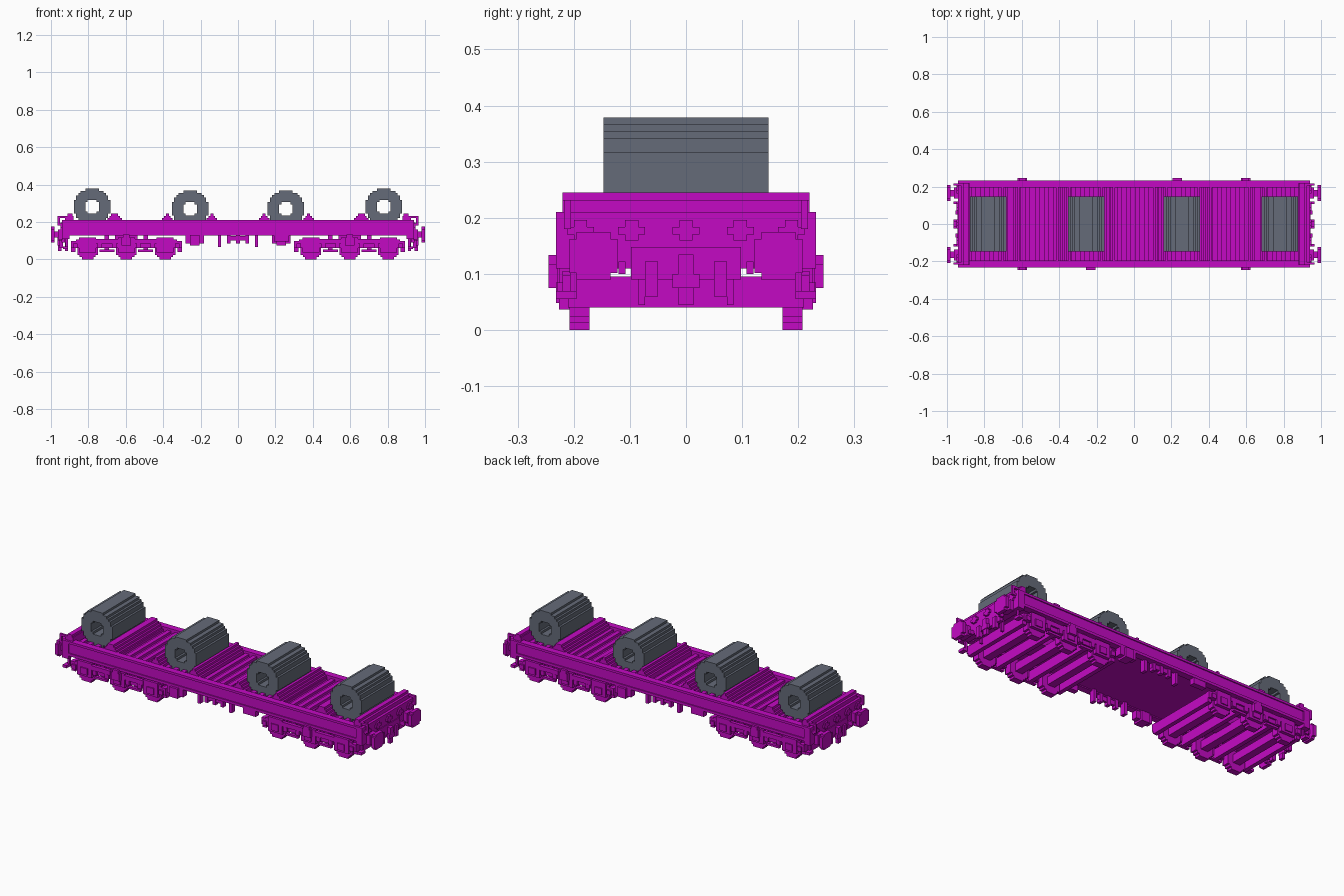
import bpy, bmesh, math
from mathutils import Vector

cube = bpy.data.objects.get("Cube")
if cube:
    bpy.data.objects.remove(cube, do_unlink=True)

V = 2 / 164  # block size of the stepped style


def material(name, rgb):
    m = bpy.data.materials.new(name)
    m.use_nodes = True
    m.diffuse_color = (*rgb, 1)
    m.node_tree.nodes["Principled BSDF"].inputs["Base Color"].default_value = (*rgb, 1)
    return m


MAGENTA = material("magenta paint", (0.55, 0.003, 0.55))
STEEL = material("coil steel", (0.13, 0.146, 0.19))


def finish(name, bm, mat):
    bmesh.ops.recalc_face_normals(bm, faces=bm.faces)
    me = bpy.data.meshes.new(name)
    bm.to_mesh(me)
    bm.free()
    me.materials.append(mat)
    ob = bpy.data.objects.new(name, me)
    bpy.context.collection.objects.link(ob)
    return ob


def boxes(name, spans, mirror="", mat=MAGENTA):
    """Boxes given as x0, x1, y0, y1, z0, z1, mirrored over the named axes."""
    bm = bmesh.new()
    for x0, x1, y0, y1, z0, z1 in spans:
        for sx in ((1, -1) if "x" in mirror else (1,)):
            for sy in ((1, -1) if "y" in mirror else (1,)):
                vs = bmesh.ops.create_cube(bm, size=1)["verts"]
                for v in vs:
                    v.co = Vector((sx * ((x0 + x1) / 2 + v.co.x * (x1 - x0)),
                                   sy * ((y0 + y1) / 2 + v.co.y * (y1 - y0)),
                                   (z0 + z1) / 2 + v.co.z * (z1 - z0)))
    return finish(name, bm, mat)


def stepped_disc(name, centre, cells, outer, inner, depth, axis, mat):
    """Ring with a block-stepped outline, extruded both ways along an axis."""
    half = cells / 2
    filled = {(i, j) for i in range(cells) for j in range(cells)
              if inner <= math.hypot(i + .5 - half, j + .5 - half) <= outer}
    bm = bmesh.new()

    def vert(i, j, d):
        a, b = (i - half) * V, (j - half) * V
        p = (a, d, b) if axis == "y" else (d, a, b)
        return bm.verts.new(Vector(centre) + Vector(p))

    for i, j in filled:
        ring = [(i, j), (i + 1, j), (i + 1, j + 1), (i, j + 1)]
        for d in (-depth, depth):
            bm.faces.new([vert(*p, d) for p in ring])
        for k, (di, dj) in enumerate(((0, -1), (1, 0), (0, 1), (-1, 0))):
            if (i + di, j + dj) not in filled:
                p, q = ring[k], ring[(k + 1) % 4]
                bm.faces.new([vert(*p, -depth), vert(*q, -depth), vert(*q, depth), vert(*p, depth)])
    bmesh.ops.remove_doubles(bm, verts=bm.verts, dist=1e-5)
    return finish(name, bm, mat)


# Deck, side beams with flanges, and end beams
boxes("deck_floor", [(-.92, .92, -.2, .2, .134, .183)])
boxes("side_beam", [(-.94, .94, .195, .226, .134, .2), (-.94, .94, .195, .232, .197, .21),
                    (-.94, .94, .195, .232, .128, .143)], "y")
boxes("end_beam", [(.9, .94, -.232, .232, .11, .21)], "x")
boxes("end_bulkhead", [(.88, .925, -.22, .22, .183, .232), (.885, .912, -.22, .22, .232, .245)], "x")

# Cross ribs on the deck
boxes("deck_ribs", [(-.872 + i * 4 * V, -.872 + (i * 4 + 2) * V, -.197, .197, .18, .197)
                    for i in range(36)])

# Stepped chocks either side of every coil
chocks = []
for x, w in ((.66, .018), (.378, .008), (.14, .008)):
    for k, top in enumerate((.245, .232, .22, .208)):
        hw = w + k * V * .85
        chocks.append((x - hw, x + hw, -.197, .197, .18, top))
boxes("coil_chocks", chocks, "x")

# Steel coils
for n, (x, z) in enumerate(((-.78, .281), (-.256, .27), (.256, .27), (.78, .281))):
    stepped_disc(f"coil_{n + 1}", (x, 0, z), 16, 8.1, 3.2, .147, "y", STEEL)

# Three-axle bogies
for side, bx in (("left", .597), ("right", -.597)):
    wheels = [bx + d for d in (-.207, 0, .207)]
    frame, cross = [], []
    for s in (1, -1):
        def bar(x0, x1, y0, y1, z0, z1):
            frame.append((x0, x1, min(s * y0, s * y1), max(s * y0, s * y1), z0, z1))
        bar(bx - .27, bx + .27, .205, .22, .062, .105)     # main side frame
        bar(bx - .297, bx - .24, .195, .22, .06, .098)     # raised ends
        bar(bx + .24, bx + .297, .195, .22, .06, .098)
        for w in wheels:                                   # axle boxes and guides
            bar(w - .045, w + .045, .2, .226, .037, .117)
            bar(w - .022, w + .022, .21, .232, .048, .085)
            for e in (-.065, .065):                        # spring blocks
                bar(w + e - .012, w + e + .012, .2, .23, .06, .085)
        for m in (-.1035, .1035):                          # springs and tie bars
            bar(bx + m - .06, bx + m + .06, .21, .229, .085, .11)
            bar(bx + m - .04, bx + m + .04, .208, .226, .04, .052)
            bar(bx + m - .012, bx + m + .012, .17, .21, .1, .14)
        bar(bx - .025, bx + .025, .21, .245, .075, .117)   # side bearers
        bar(bx - .018, bx + .018, .22, .245, .1, .134)
    boxes(side + "_bogie_frame", frame)
    for w in wheels:
        cross.append((w - .022, w + .022, -.205, .205, .04, .085))
    for m in (-.285, -.1035, .1035, .285):
        cross.append((bx + m - .012, bx + m + .012, -.21, .21, .04, .095))
    cross.append((bx - .06, bx + .06, -.06, .06, .08, .14))  # pivot
    boxes(side + "_bogie_crossbars", cross)
    for n, w in enumerate(wheels):
        for s, tag in ((1, "back"), (-1, "front")):
            stepped_disc(f"{side}_{tag}_wheel_{n + 1}", (w, s * .19, 4.5 * V), 9, 4.6, 0,
                         .018, "y", MAGENTA)

# Buffers at the four corners
for sx, a in ((1, "left"), (-1, "right")):
    for sy, b in ((1, "back"), (-1, "front")):
        stepped_disc(f"{a}_{b}_buffer_head", (sx * .99, sy * .165, .132), 7, 3.7, 0, .01, "x", MAGENTA)
boxes("buffer_stems", [(.94, .985, .148, .182, .118, .148), (.935, .962, .136, .194, .105, .16)], "xy")

# Couplings, hoses, handles and studs on the ends
boxes("coupling_hook", [(.93, .965, -.013, .013, .1, .135), (.95, .966, -.024, .024, .075, .1),
                        (.945, .962, -.013, .013, .045, .075)], "x")
boxes("end_plate", [(.925, .944, -.098, .098, .09, .148)], "x")
boxes("brake_hoses", [(.935, .955, .05, .073, .06, .122), (.94, .966, .108, .12, .1, .122),
                      (.91, .925, .073, .085, .045, .12)], "xy")
studs = []
for y in (0, .097, .188):
    studs += [(.935, .95, y - .024, y + .024, .17, .184), (.935, .95, y - .012, y + .012, .16, .196)]
boxes("end_studs", studs, "xy")
boxes("corner_handles", [(.915, .965, .205, .217, .22, .232), (.953, .965, .205, .217, .183, .232),
                         (.935, .965, .205, .217, .18, .192)], "xy")
boxes("corner_steps", [(.91, .922, .195, .207, .06, .134), (.91, .935, .195, .232, .055, .07)], "xy")

# Brake gear hung under the middle
boxes("underframe_posts", [(.09, .108, .18, .21, .065, .134), (-.01, .01, .19, .215, .085, .134),
                           (.04, .058, .19, .215, .085, .134), (-.06, .06, .195, .21, .1, .125)], "xy")
for s, tag in ((1, "back"), (-1, "front")):
    x = .232 * s
    y = .215 * s
    boxes(tag + "_brake_box", [(x - .05, x + .05, y - .017, y + .017, .085, .134),
                               (x - .025, x + .025, y - .03, y + .03, .075, .13),
                               (-x - .04, -x + .04, y - .015, y + .015, .095, .134)])
